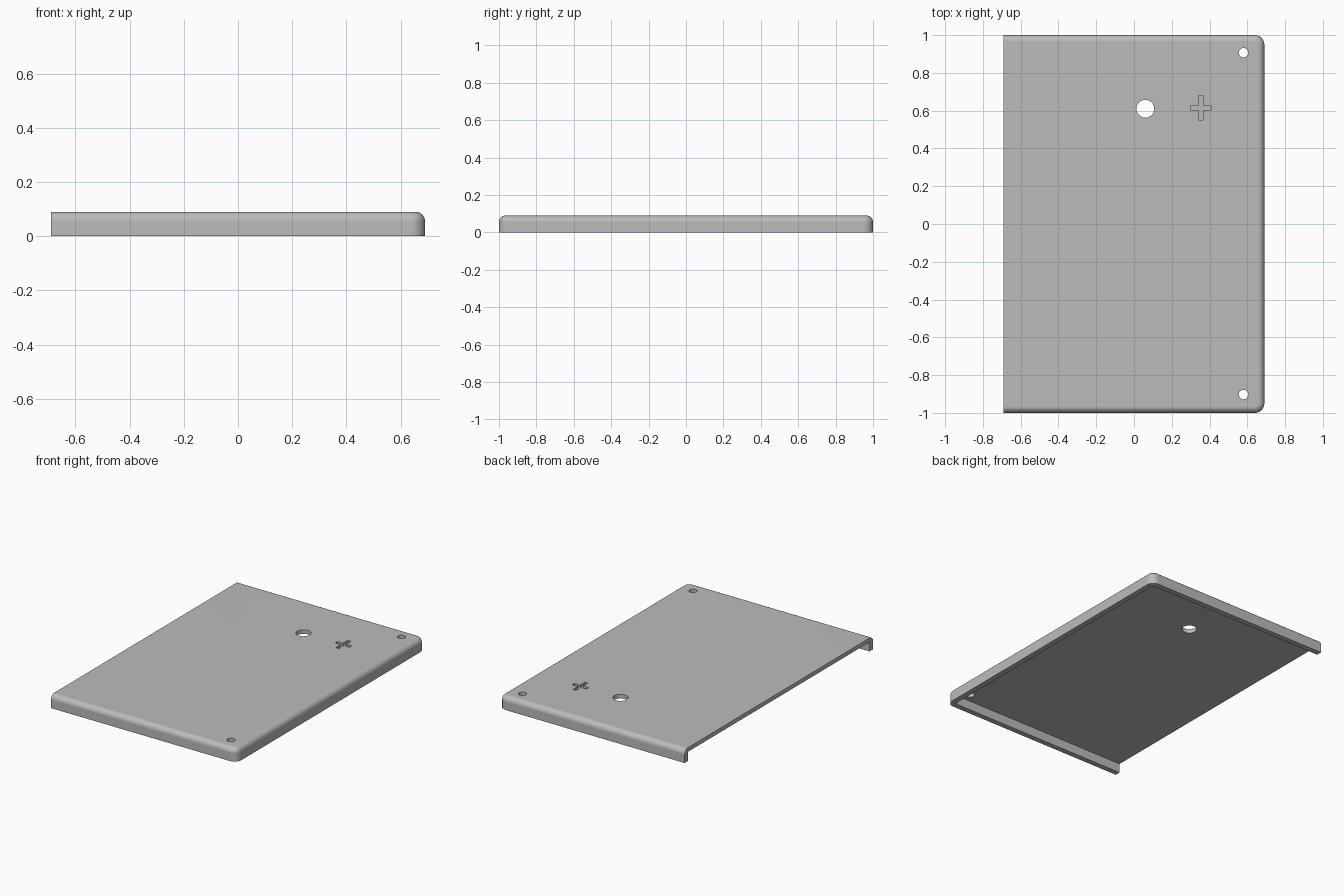
import bpy
import bmesh
import math
from mathutils import Matrix, Vector

if "Cube" in bpy.data.objects:
    bpy.data.objects.remove(bpy.data.objects["Cube"])

HALF_X, HALF_Y, HEIGHT = 0.69, 1.0, 0.09
WALL, PLATE = 0.037, 0.028
CORNER, FILLET = 0.05, 0.035

grey = bpy.data.materials.new("plain grey")
grey.use_nodes = True
colour = (0.5, 0.5, 0.5, 1)
grey.diffuse_color = colour
grey.node_tree.nodes["Principled BSDF"].inputs["Base Color"].default_value = colour


def finish(bm, name):
    bmesh.ops.recalc_face_normals(bm, faces=bm.faces)
    mesh = bpy.data.meshes.new(name)
    bm.to_mesh(mesh)
    bm.free()
    mesh.materials.append(grey)
    obj = bpy.data.objects.new(name, mesh)
    bpy.context.collection.objects.link(obj)
    return obj


def box(bm, low, high):
    low, high = Vector(low), Vector(high)
    matrix = Matrix.Translation((low + high) / 2) @ Matrix.Diagonal((*(high - low), 1))
    bmesh.ops.create_cube(bm, size=1, matrix=matrix)


def rounded_block(name, low, high, corner, fillet=0):
    """Block rounded on its +x corners and, optionally, along its top rim."""
    bm = bmesh.new()
    box(bm, low, high)
    upright = [e for e in bm.edges
               if all(v.co.x > high[0] - 1e-4 for v in e.verts)
               and abs(e.verts[0].co.z - e.verts[1].co.z) > 1e-3]
    bmesh.ops.bevel(bm, geom=upright, offset=corner, segments=8,
                    profile=0.5, affect='EDGES')
    if fillet:
        rim = [e for e in bm.edges
               if all(v.co.z > high[2] - 1e-4 for v in e.verts)
               and any(v.co.x > low[0] + 1e-4 for v in e.verts)]
        bmesh.ops.bevel(bm, geom=rim, offset=fillet, segments=8,
                        profile=0.5, affect='EDGES')
    return finish(bm, name)


def drill(name, x, y, radius):
    bm = bmesh.new()
    bmesh.ops.create_cone(bm, cap_ends=True, segments=40, radius1=radius,
                          radius2=radius, depth=0.4,
                          matrix=Matrix.Translation((x, y, HEIGHT)))
    return finish(bm, name)


def plus_cutter(name, x, y, half_x, half_y, half_bar, depth):
    """Extruded plus-shaped outline reaching down from above the top face."""
    bm = bmesh.new()
    outline = []
    for sx, sy in ((1, 1), (-1, 1), (-1, -1), (1, -1)):
        quarter = [(half_x, half_bar), (half_bar, half_bar), (half_bar, half_y)]
        if sx * sy < 0:
            quarter.reverse()
        outline += [(x + sx * px, y + sy * py) for px, py in quarter]
    face = bm.faces.new([bm.verts.new((px, py, HEIGHT - depth)) for px, py in outline])
    top = bmesh.ops.extrude_face_region(bm, geom=[face])["geom"]
    bmesh.ops.translate(bm, vec=(0, 0, 0.1),
                        verts=[v for v in top if isinstance(v, bmesh.types.BMVert)])
    return finish(bm, name)


# Outer shell with a square open end at -x
cover = rounded_block("cover", (-HALF_X, -HALF_Y, 0), (HALF_X, HALF_Y, HEIGHT),
                      CORNER, FILLET)

# Hollow, screw holes, large hole and engraved plus
cutters = [
    rounded_block("hollow_cutter", (-HALF_X - 0.2, WALL - HALF_Y, -0.2),
                  (HALF_X - WALL, HALF_Y - WALL, HEIGHT - PLATE), 0.02),
    drill("large_hole_cutter", 0.06, 0.61, 0.047),
    drill("back_screw_hole_cutter", 0.58, 0.907, 0.025),
    drill("front_screw_hole_cutter", 0.58, -0.903, 0.025),
    plus_cutter("plus_cutter", 0.353, 0.615, 0.054, 0.064, 0.012, 0.015),
]

bpy.ops.object.select_all(action='DESELECT')
cover.select_set(True)
bpy.context.view_layer.objects.active = cover
for cutter in cutters:
    cutter.hide_render = True
    cut = cover.modifiers.new(cutter.name, 'BOOLEAN')
    cut.operation = 'DIFFERENCE'
    cut.solver = 'EXACT'
    cut.object = cutter
    bpy.ops.object.modifier_apply(modifier=cut.name)
    bpy.data.objects.remove(cutter)

# Smooth fillets, crisp edges, flat faces kept flat
bpy.ops.object.shade_smooth_by_angle(angle=math.radians(30))
weighted = cover.modifiers.new("weighted_normals", 'WEIGHTED_NORMAL')
weighted.keep_sharp = True
